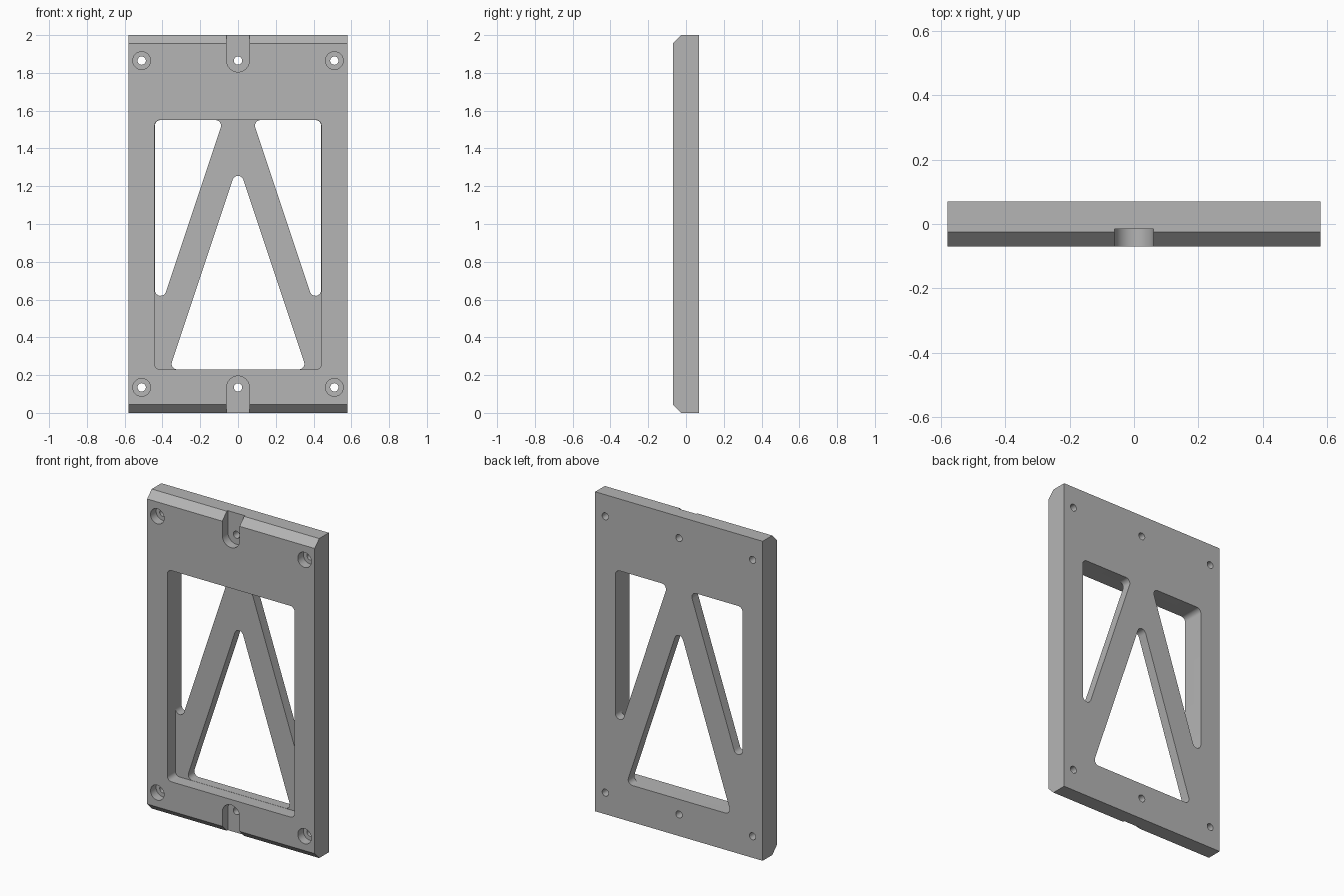
import bpy, bmesh, math
from mathutils import Vector

if "Cube" in bpy.data.objects:
    bpy.data.objects.remove(bpy.data.objects["Cube"], do_unlink=True)

HALF_W, HEIGHT, FRONT, BACK = 0.58, 2.0, -0.07, 0.07
FLOOR, POCKET = 0.01, -0.015      # depths of the large recess and the small pockets
R = 0.03                          # fillet radius of the openings

grey = bpy.data.materials.new("grey_metal")
grey.use_nodes = True
colour = (0.46, 0.46, 0.46, 1)
grey.diffuse_color = colour
grey.node_tree.nodes["Principled BSDF"].inputs["Base Color"].default_value = colour


def extrude(name, points, direction):
    """Solid made by extruding a flat outline."""
    bm = bmesh.new()
    face = bm.faces.new([bm.verts.new(p) for p in points])
    result = bmesh.ops.extrude_face_region(bm, geom=[face])
    moved = [g for g in result["geom"] if isinstance(g, bmesh.types.BMVert)]
    bmesh.ops.translate(bm, verts=moved, vec=direction)
    bmesh.ops.remove_doubles(bm, verts=bm.verts, dist=1e-5)
    bmesh.ops.recalc_face_normals(bm, faces=bm.faces)
    mesh = bpy.data.meshes.new(name)
    bm.to_mesh(mesh)
    bm.free()
    mesh.materials.append(grey)
    obj = bpy.data.objects.new(name, mesh)
    bpy.context.collection.objects.link(obj)
    return obj


def rounded(corners, radius, steps=8):
    """Outline with a fillet on every corner."""
    out = []
    pts = [Vector(c) for c in corners]
    for i, p in enumerate(pts):
        u = (pts[i - 1] - p).normalized()
        v = (pts[(i + 1) % len(pts)] - p).normalized()
        half = u.angle(v) / 2
        centre = p + (u + v).normalized() * radius / math.sin(half)
        t = radius / math.tan(half)
        a, b = p + u * t - centre, p + v * t - centre
        start = math.atan2(a.y, a.x)
        sweep = math.atan2(b.y, b.x) - start
        sweep = (sweep + math.pi) % (2 * math.pi) - math.pi
        for k in range(steps + 1):
            ang = start + sweep * k / steps
            out.append(centre + radius * Vector((math.cos(ang), math.sin(ang))))
    return out


def circle(x, z, radius, count=32):
    return [(x + radius * math.cos(2 * math.pi * k / count),
             z + radius * math.sin(2 * math.pi * k / count)) for k in range(count)]


def box(x, low, high):
    return [(-x, low), (x, low), (x, high), (-x, high)]


# Plate with chamfered top and bottom front edges
profile = [(FRONT, 0.045), (-0.025, 0), (BACK, 0),
           (BACK, HEIGHT), (-0.025, HEIGHT), (FRONT, HEIGHT - 0.045)]
plate = extrude("frame_plate", [(-HALF_W, y, z) for y, z in profile], (2 * HALF_W, 0, 0))
bpy.context.view_layer.objects.active = plate
plate.select_set(True)


def cut(outline, depth):
    """Cut an outline into the plate from the front to the given depth."""
    cutter = extrude("cutter", [(x, -0.2, z) for x, z in outline], (0, depth + 0.2, 0))
    cutter.hide_render = True
    mod = plate.modifiers.new("cut", "BOOLEAN")
    mod.operation, mod.solver, mod.object = "DIFFERENCE", "EXACT", cutter
    bpy.ops.object.modifier_apply(modifier=mod.name)
    bpy.data.objects.remove(cutter, do_unlink=True)


# Openings that leave the A-shaped web
cut(rounded([(-0.363, 0.23), (0.363, 0.23), (0, 1.32)], R), 0.2)
for s in (-1, 1):
    cut(rounded([(s * 0.44, 0.465), (s * 0.44, 1.55), (s * 0.078, 1.55)], R), 0.2)

# Front recess, a hair larger than the openings
cut(rounded(box(0.441, 0.229, 1.551), R), FLOOR)

# Edge slots, counterbores and screw holes
for z, low, high in ((0.135, -0.3, 0.195), (1.865, 1.805, 2.3)):
    cut(rounded(box(0.06, low, high), 0.0599), POCKET)
    for x in (-0.51, 0, 0.51):
        if x:
            cut(circle(x, z, 0.047), POCKET)
        cut(circle(x, z, 0.022), 0.2)

bpy.ops.object.shade_smooth_by_angle(angle=math.radians(30))
